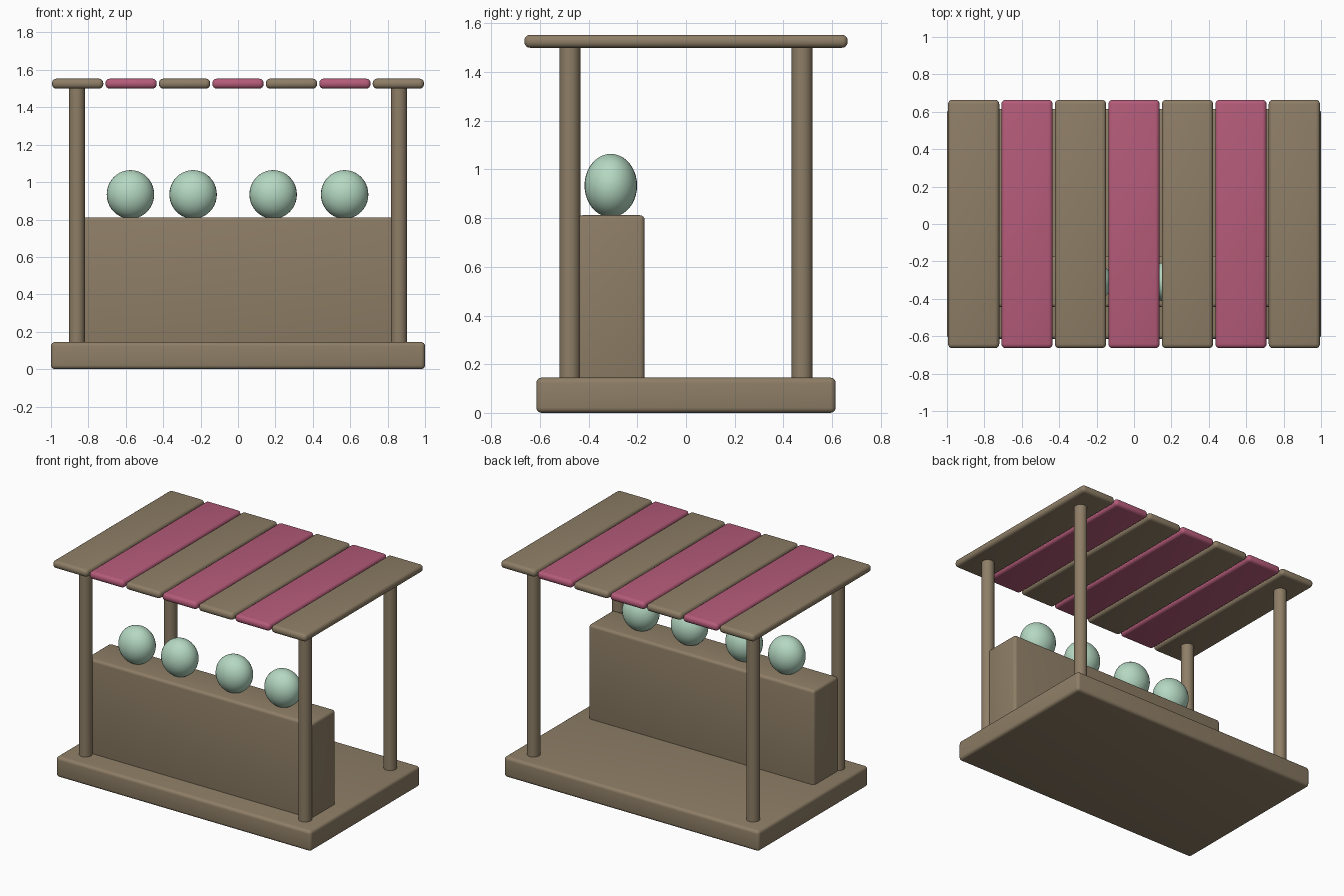
import bpy
import math

if "Cube" in bpy.data.objects:
    bpy.data.objects.remove(bpy.data.objects["Cube"], do_unlink=True)


def make_material(name, colour):
    mat = bpy.data.materials.new(name)
    mat.use_nodes = True
    mat.diffuse_color = (*colour, 1)
    for node in mat.node_tree.nodes:
        if node.type == "BSDF_PRINCIPLED":
            node.inputs["Base Color"].default_value = (*colour, 1)
    return mat


wood = make_material("tan_wood", (0.27, 0.208, 0.133))
pink = make_material("rose_pink", (0.46, 0.105, 0.19))
mint = make_material("pale_mint", (0.46, 0.69, 0.54))


def finish(name, mat, bevel=0.0):
    """Name, colour, round and smooth the active object."""
    obj = bpy.context.object
    obj.name = name
    bpy.ops.object.transform_apply(location=False, rotation=False, scale=True)
    obj.data.materials.append(mat)
    if bevel:
        mod = obj.modifiers.new("rounded_edges", "BEVEL")
        mod.width = bevel
        mod.segments = 4
        mod.limit_method = "ANGLE"
        bpy.ops.object.modifier_apply(modifier=mod.name)
    bpy.ops.object.shade_smooth_by_angle(angle=math.radians(35))
    return obj


def box(name, mat, low, high, bevel):
    centre = [(a + b) / 2 for a, b in zip(low, high)]
    bpy.ops.mesh.primitive_cube_add(size=1, location=centre)
    bpy.context.object.scale = [b - a for a, b in zip(low, high)]
    return finish(name, mat, bevel)


# Floor slab and counter
box("floor", wood, (-1, -0.615, 0), (1, 0.615, 0.145), 0.022)
box("counter", wood, (-0.885, -0.445, 0.12), (0.885, -0.17, 0.812), 0.02)

# Corner posts, running from the underside of the floor to the roof
for side, x in (("left", 0.861), ("right", -0.861)):
    for end, y in (("front", -0.477), ("back", 0.477)):
        bpy.ops.mesh.primitive_cylinder_add(
            vertices=32, radius=0.043, depth=1.51, location=(x, y, 0.756))
        finish(f"{end}_{side}_post", wood)

# Roof slats in alternating colours
for i in range(7):
    x = (i - 3) * 0.2858
    box(f"roof_slat_{i + 1}", pink if i % 2 else wood,
        (x - 0.137, -0.664, 1.5), (x + 0.137, 0.664, 1.553), 0.023)

# Egg-shaped balls on the counter
for i, x in enumerate((-0.575, -0.24, 0.188, 0.57)):
    bpy.ops.mesh.primitive_uv_sphere_add(
        segments=32, ring_count=20, radius=1, location=(x, -0.309, 0.934))
    bpy.context.object.scale = (0.127, 0.108, 0.13)
    finish(f"ball_{i + 1}", mint)
